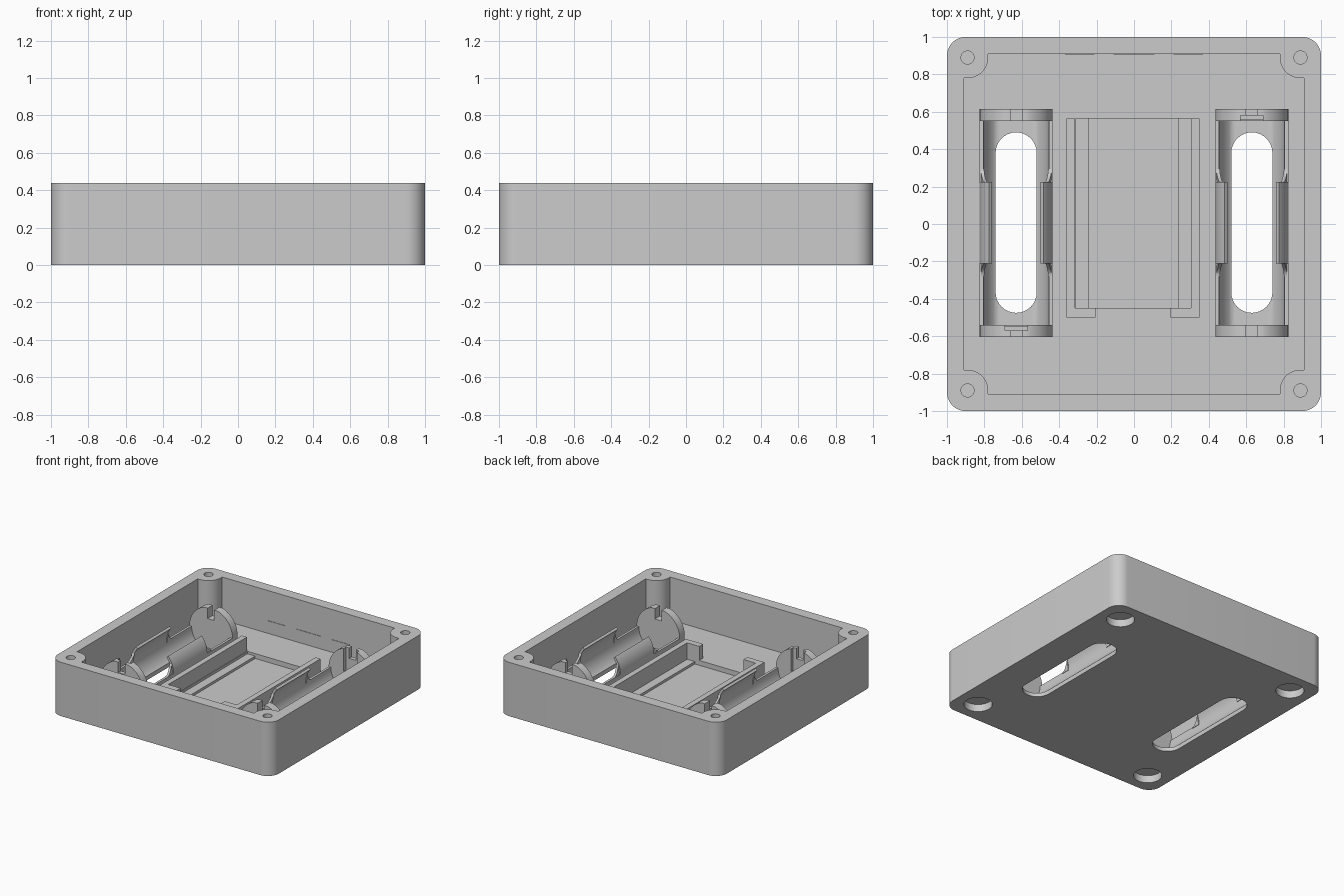
import bpy, bmesh, math

cube = bpy.data.objects.get("Cube")
if cube:
    bpy.data.objects.remove(cube, do_unlink=True)

grey = bpy.data.materials.new("light_grey_plastic")
grey.use_nodes = True
grey.diffuse_color = (0.6, 0.6, 0.6, 1)
grey.node_tree.nodes["Principled BSDF"].inputs["Base Color"].default_value = (0.6, 0.6, 0.6, 1)

HEIGHT, FLOOR = 0.44, 0.09
AXIS_Z, R_OUT, R_IN = 0.17, 0.195, 0.175     # cell cradle centre and radii
CELL_X, CELL_Y = 0.63, 0.005
END_IN, END_OUT = 0.545, 0.61


def prism(name, pts, lo, hi, along="z"):
    """Extrude a closed profile along z (points x, y) or along y (points x, z)."""
    place = (lambda p, t: (p[0], p[1], t)) if along == "z" else (lambda p, t: (p[0], t, p[1]))
    bm = bmesh.new()
    a = [bm.verts.new(place(p, lo)) for p in pts]
    b = [bm.verts.new(place(p, hi)) for p in pts]
    bm.faces.new(a)
    bm.faces.new(b)
    for i in range(len(pts)):
        j = (i + 1) % len(pts)
        bm.faces.new((a[i], a[j], b[j], b[i]))
    bmesh.ops.recalc_face_normals(bm, faces=bm.faces)
    mesh = bpy.data.meshes.new(name)
    bm.to_mesh(mesh)
    bm.free()
    mesh.materials.append(grey)
    ob = bpy.data.objects.new(name, mesh)
    bpy.context.collection.objects.link(ob)
    return ob


def arc(cx, cy, r, start, end, n=12):
    return [(cx + r * math.cos(math.radians(start + (end - start) * i / n)),
             cy + r * math.sin(math.radians(start + (end - start) * i / n))) for i in range(n + 1)]


def circle(cx, cy, r):
    return arc(cx, cy, r, 0, 360, 32)[:-1]


def box(name, x0, x1, y0, y1, z0, z1):
    return prism(name, [(x0, y0), (x1, y0), (x1, y1), (x0, y1)], z0, z1)


def cut(target, cutter):
    cutter.hide_render = True
    bpy.context.view_layer.objects.active = target
    mod = target.modifiers.new("cut", "BOOLEAN")
    mod.operation, mod.solver, mod.object = "DIFFERENCE", "EXACT", cutter
    bpy.ops.object.modifier_apply(modifier=mod.name)
    bpy.data.objects.remove(cutter, do_unlink=True)


def smooth(ob):
    bpy.ops.object.select_all(action="DESELECT")
    ob.select_set(True)
    bpy.context.view_layer.objects.active = ob
    bpy.ops.object.shade_smooth_by_angle(angle=math.radians(30))


def trough(cx):
    """Round cell space, flattened just above the underside."""
    pts = [(x, max(z, 0.03)) for x, z in arc(cx, AXIS_Z, R_IN, 0, -180, 32)]
    pts += [(cx - R_IN, 0.5), (cx + R_IN, 0.5)]
    return prism("trough_cutter", pts, CELL_Y - END_IN, CELL_Y + END_IN, "y")


# Tray: rounded block with a cavity that leaves a screw boss in each corner
outline, cavity = [], []
for k, (sx, sy) in enumerate([(1, 1), (-1, 1), (-1, -1), (1, -1)]):
    outline += arc(0.9 * sx, 0.9 * sy, 0.1, 90 * k, 90 * k + 90)
    corner = arc(0.89 * sx, 0.89 * sy, 0.11, 270 + 90 * k, 180 + 90 * k)
    ends = [(0.91 * sx, 0.78 * sy), (0.78 * sx, 0.91 * sy)]
    if k % 2:
        ends.reverse()
    cavity += [ends[0]] + corner + [ends[1]]
tray = prism("tray", outline, 0, HEIGHT)
cut(tray, prism("cavity_cutter", cavity, FLOOR, 0.6))

# Screw holes on top and round foot recesses below
for sx in (-1, 1):
    for sy in (-1, 1):
        cut(tray, prism("screw_cutter", circle(0.89 * sx, 0.89 * sy, 0.035), 0.15, 0.6))
        cut(tray, prism("foot_cutter", circle(0.82 * sx, 0.82 * sy, 0.105), -0.1, 0.06))

# Floor slots and cell troughs
for sx in (-1, 1):
    cx = sx * CELL_X
    slot = arc(cx, 0.38, 0.11, 0, 180, 16) + arc(cx, -0.365, 0.11, 180, 360, 16)
    cut(tray, prism("slot_cutter", slot, -0.1, 0.3))
    cut(tray, trough(cx))

# Stepped pocket for the circuit board
cut(tray, box("pocket_cutter", -0.31, 0.305, -0.45, 0.565, 0.07, 0.3))
cut(tray, box("deep_pocket_cutter", -0.24, 0.235, -0.45, 0.565, 0.05, 0.3))
smooth(tray)

# Board rails with a hook at the front end
for side, sx in (("left", 1), ("right", -1)):
    pts = [(0.355, 0.565), (0.355, -0.5), (0.2, -0.5), (0.2, -0.45), (0.31, -0.45), (0.31, 0.565)]
    prism(side + "_board_rail", [(sx * x - 0.005, y) for x, y in pts], 0.05, 0.205)

# Cell holders
for side, sx in (("left", 1), ("right", -1)):
    cx = sx * CELL_X
    cradle = box(side + "_cradle", cx - R_OUT, cx + R_OUT,
                 CELL_Y - END_IN - 0.01, CELL_Y + END_IN + 0.01, FLOOR - 0.01, AXIS_Z)
    cut(cradle, trough(cx))
    smooth(cradle)

    # Spring clips that curl over the cell
    for edge, a0, a1 in (("outer", 0, 42), ("inner", 180, 138)):
        ring = arc(cx, AXIS_Z, R_OUT, a0, a1) + arc(cx, AXIS_Z, R_IN, a1, a0)
        smooth(prism(side + "_" + edge + "_clip", ring, -0.21, 0.225, "y"))
        # Curved shoulders leading up to the clip
        s = 1 if a0 == 0 else -1
        for end, y, d in (("front", -0.21, -1), ("back", 0.225, 1)):
            curve = [(y + d * 0.07 * i / 8, AXIS_Z + 0.07 * (1 - i / 8) ** 2) for i in range(9)]
            shoulder = prism(side + "_" + edge + "_" + end + "_shoulder",
                             [(y, AXIS_Z - 0.01)] + curve + [(y + d * 0.07, AXIS_Z - 0.01)],
                             0, 0.018)
            for v in shoulder.data.vertices:
                py, pz, t = v.co
                v.co = (cx + s * (R_IN + t - 0.004 - max(0, pz - AXIS_Z) * 0.2), py, pz)
            bm = bmesh.new()
            bm.from_mesh(shoulder.data)
            bmesh.ops.recalc_face_normals(bm, faces=bm.faces)
            bm.to_mesh(shoulder.data)
            bm.free()
            smooth(shoulder)

    # Round-topped end plates with a wire notch
    for end, d in (("front", -1), ("back", 1)):
        pts = [(x, min(z, 0.355)) for x, z in arc(cx, AXIS_Z, R_OUT, 0, 180, 32)]
        pts += [(cx - R_OUT, FLOOR - 0.01), (cx + R_OUT, FLOOR - 0.01)]
        ys = sorted((CELL_Y + d * END_IN, CELL_Y + d * END_OUT))
        plate = prism(side + "_" + end + "_end_plate", pts, ys[0], ys[1], "y")
        cut(plate, box("notch_cutter", cx - 0.03, cx + 0.03, ys[0] - 0.1, ys[1] + 0.1, 0.27, 0.5))
        # One end of each holder has a seat for the contact
        if d == sx:
            inner = CELL_Y + d * END_IN
            cut(plate, box("seat_cutter", cx - 0.06, cx + 0.06, inner - 0.03, inner + 0.03, 0.12, 0.5))
        smooth(plate)

# Thin raised marks on the back wall
for i, (x0, x1) in enumerate([(-0.37, -0.21), (-0.11, 0.11), (0.21, 0.37)]):
    box("wall_mark_%d" % (i + 1), x0, x1, 0.906, 0.912, 0.185, 0.195)
